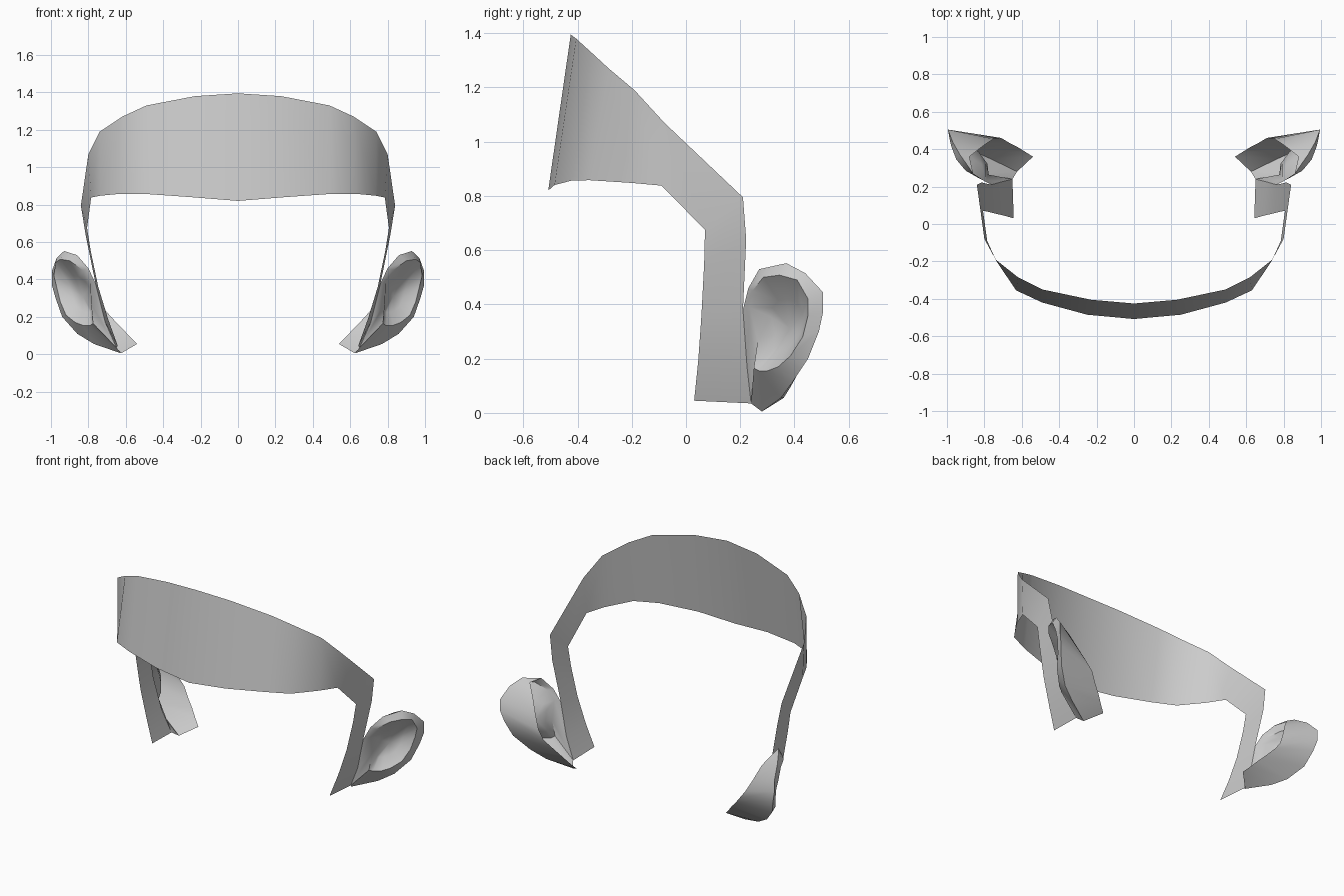
import bpy, bmesh
from mathutils import Vector

if "Cube" in bpy.data.objects:
    bpy.data.objects.remove(bpy.data.objects["Cube"])


def finish(name, bm, angle):
    """Turn a half-side sheet into a mirrored, shaded object."""
    bmesh.ops.remove_doubles(bm, verts=bm.verts, dist=0.0005)
    bmesh.ops.recalc_face_normals(bm, faces=bm.faces)
    me = bpy.data.meshes.new(name)
    bm.to_mesh(me)
    bm.free()
    ob = bpy.data.objects.new(name, me)
    bpy.context.collection.objects.link(ob)
    bpy.ops.object.select_all(action='DESELECT')
    ob.select_set(True)
    bpy.context.view_layer.objects.active = ob
    bpy.ops.object.shade_smooth_by_angle(angle=angle)
    ob.modifiers.new("Mirror", 'MIRROR')
    return ob


def bridge(bm, a, b, closed=False):
    """Quads (or triangles where points coincide) between two equal rows."""
    n = len(a)
    for i in range(n if closed else n - 1):
        j = (i + 1) % n
        loop = list(dict.fromkeys((a[i], a[j], b[j], b[i])))
        if len(loop) > 2:
            bm.faces.new(loop)


def row(bm, pts):
    return [bm.verts.new(p) for p in pts]


# Forehead band and the side strip in front of the ear: upper and lower edge
upper = [(0, -.425, 1.395), (.23, -.405, 1.38), (.49, -.35, 1.33), (.62, -.285, 1.27),
         (.74, -.19, 1.19), (.80, -.08, 1.07), (.84, .21, .795), (.815, .222, .64),
         (.762, .21, .38), (.71, .225, .17), (.65, .24, .035)]
lower = [(0, -.508, .82), (.25, -.485, .84), (.49, -.42, .857), (.63, -.355, .858),
         (.735, -.20, .848), (.785, -.09, .838), (.807, .07, .675), (.787, .067, .55),
         (.747, .057, .36), (.695, .045, .19), (.643, .03, .045)]
bm = bmesh.new()
bridge(bm, row(bm, upper), row(bm, lower))
finish("forehead_band", bm, 0.8)

# Ear: outer rim, inner lip and the free edge of the back panel
rim = [(.762, .21, .38), (.80, .23, .46), (.86, .27, .53), (.93, .37, .552),
       (.97, .44, .515), (.995, .505, .445), (.995, .505, .37), (.975, .49, .30),
       (.94, .45, .20), (.86, .39, .11), (.77, .35, .055), (.625, .28, .005),
       (.65, .24, .035), (.71, .225, .17)]
lip = [(.79, .235, .39), (.83, .245, .45), (.90, .285, .50), (.95, .345, .508),
       (.975, .41, .49), (.985, .45, .42), (.97, .45, .36), (.95, .43, .28),
       (.92, .385, .21), (.87, .34, .17), (.83, .30, .155), (.79, .27, .155),
       (.775, .25, .165), (.785, .265, .27)]
back = [(.88, .36, .53), (.83, .40, .46), (.79, .43, .37), (.75, .455, .29),
        (.71, .46, .235), (.66, .43, .18), (.62, .41, .14), (.58, .385, .095),
        (.54, .36, .055)]
bm = bmesh.new()
r, l = row(bm, rim), row(bm, lip)
bridge(bm, r, l, True)

# Hollow of the ear
floor = Vector((.85, .375, .31))
hollow = row(bm, [Vector(p).lerp(floor, .45) + Vector((-.025, .015, 0)) for p in lip])
bridge(bm, l, hollow, True)
centre = bm.verts.new(floor + Vector((-.02, .01, 0)))
for i in range(len(hollow)):
    bm.faces.new((hollow[i], hollow[(i + 1) % len(hollow)], centre))

# Back panel behind the rim
bridge(bm, r[2:12], [r[2]] + row(bm, back))
finish("ear", bm, 0.9)
